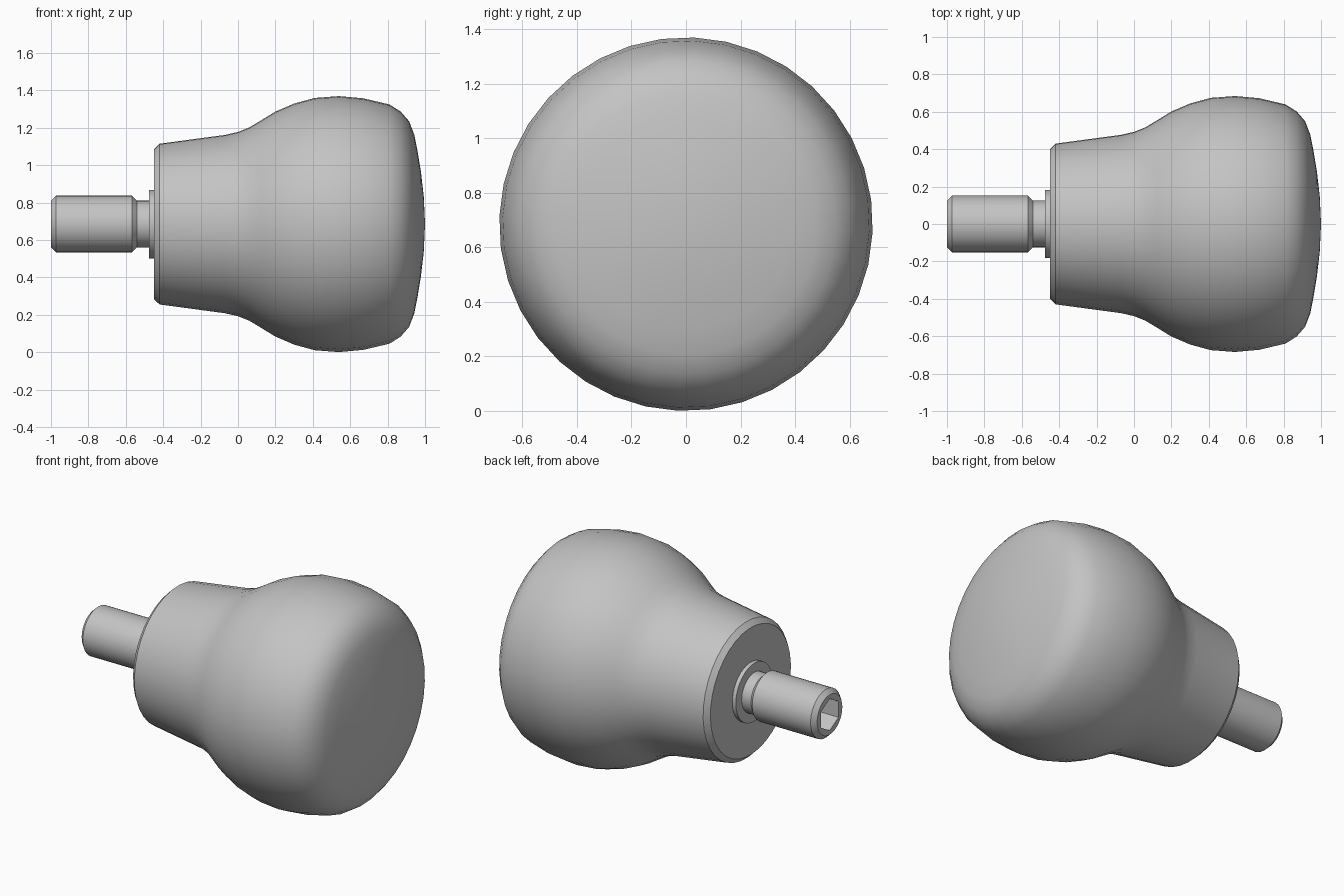
import bpy, bmesh, math
from mathutils import Vector, Matrix

if "Cube" in bpy.data.objects:
    bpy.data.objects.remove(bpy.data.objects["Cube"])

AXIS_Z = 0.685
SEGMENTS = 36

grey = bpy.data.materials.new("plain_grey")
grey.use_nodes = True
grey.diffuse_color = (0.55, 0.55, 0.55, 1)
grey.node_tree.nodes["Principled BSDF"].inputs["Base Color"].default_value = grey.diffuse_color


def finish(name, bm):
    """Turn a bmesh into a named object on the knob's axis."""
    mesh = bpy.data.meshes.new(name)
    bm.to_mesh(mesh)
    bm.free()
    mesh.materials.append(grey)
    obj = bpy.data.objects.new(name, mesh)
    obj.location.z = AXIS_Z
    bpy.context.collection.objects.link(obj)
    return obj


def select(obj):
    bpy.ops.object.select_all(action='DESELECT')
    obj.select_set(True)
    bpy.context.view_layer.objects.active = obj


def lathe(name, profile):
    """Spin an (x, radius) profile around the x axis."""
    bm = bmesh.new()
    turn = Matrix.Rotation(math.radians(7.5), 3, 'X')
    verts = [bm.verts.new(turn @ Vector((x, 0, r))) for x, r in profile]
    edges = [bm.edges.new(pair) for pair in zip(verts, verts[1:])]
    bmesh.ops.spin(bm, geom=verts + edges, cent=(0, 0, 0), axis=(1, 0, 0),
                   angle=math.tau, steps=SEGMENTS, use_merge=True)
    bmesh.ops.remove_doubles(bm, verts=bm.verts, dist=0.0005)
    bmesh.ops.recalc_face_normals(bm, faces=bm.faces)
    return finish(name, bm)


# Flared grip with a chamfered base and a gently domed end
grip = lathe("grip", [
    (-0.45, 0), (-0.45, 0.40), (-0.42, 0.43), (-0.07, 0.477), (0, 0.493),
    (0.06, 0.517), (0.12, 0.553), (0.2, 0.602), (0.3, 0.645), (0.41, 0.675),
    (0.54, 0.685), (0.67, 0.673), (0.81, 0.64), (0.87, 0.602), (0.915, 0.55),
    (0.942, 0.48), (0.96, 0.39), (0.978, 0.28), (0.993, 0.15), (1, 0)])

# Stud with chamfered ends, relief neck and shoulder
stud = lathe("stud", [
    (-1, 0), (-1, 0.125), (-0.973, 0.152), (-0.567, 0.152), (-0.54, 0.125),
    (-0.475, 0.125), (-0.475, 0.183), (-0.44, 0.183), (-0.44, 0)])

# Hexagonal socket cut into the stud end
bm = bmesh.new()
bmesh.ops.create_cone(bm, cap_ends=True, segments=6, radius1=0.1, radius2=0.1, depth=0.4,
                      matrix=Matrix.Translation((-1.04, 0, 0)) @ Matrix.Rotation(math.pi / 2, 4, 'Y'))
# Keep one corner of the hexagon pointing straight up
corner = max(bm.verts, key=lambda v: v.co.z).co
bmesh.ops.rotate(bm, verts=bm.verts, cent=(0, 0, 0),
                 matrix=Matrix.Rotation(math.atan2(corner.y, corner.z), 3, 'X'))
cutter = finish("socket_cutter", bm)
cutter.hide_render = True
cut = stud.modifiers.new("socket", 'BOOLEAN')
cut.operation = 'DIFFERENCE'
cut.solver = 'EXACT'
cut.object = cutter
select(stud)
bpy.ops.object.modifier_apply(modifier=cut.name)
bpy.data.objects.remove(cutter)

for part in (grip, stud):
    select(part)
    bpy.ops.object.shade_smooth_by_angle(angle=math.radians(30))
